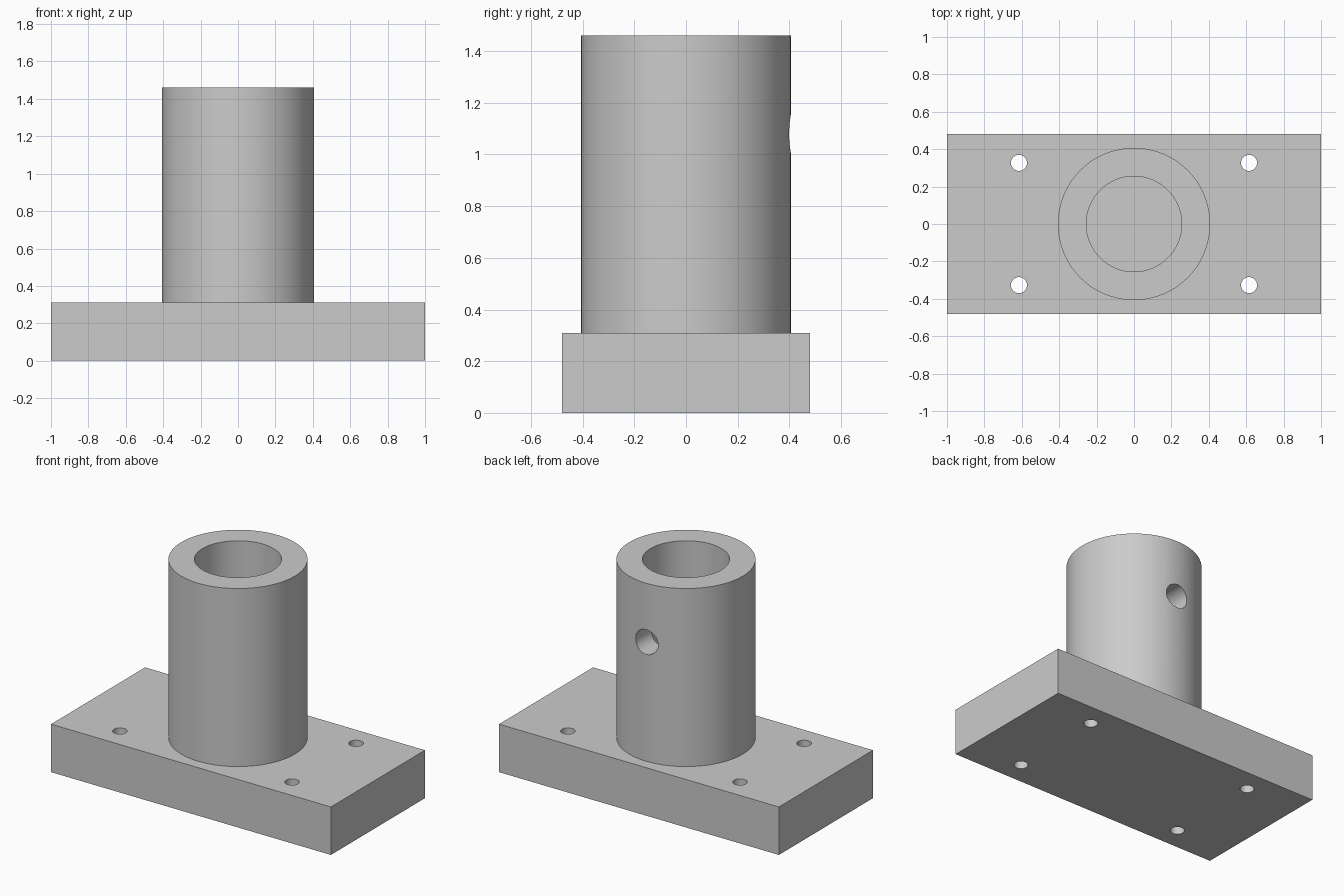
import bpy
import math

cube = bpy.data.objects.get("Cube")
if cube:
    bpy.data.objects.remove(cube, do_unlink=True)

PLATE_TOP = 0.31
TUBE_TOP = 1.46

grey = bpy.data.materials.new("plain grey")
grey.use_nodes = True
grey.diffuse_color = (0.6, 0.6, 0.6, 1)
grey.node_tree.nodes["Principled BSDF"].inputs["Base Color"].default_value = (0.6, 0.6, 0.6, 1)


def cylinder(name, radius, bottom, top, x=0, y=0, sides=96):
    """Upright cylinder between two heights."""
    bpy.ops.mesh.primitive_cylinder_add(
        vertices=sides, radius=radius, depth=top - bottom,
        location=(x, y, (bottom + top) / 2))
    obj = bpy.context.object
    obj.name = name
    return obj


def cut(target, cutter):
    """Subtract the cutter from the target, then discard the cutter."""
    cutter.hide_render = True
    mod = target.modifiers.new("hole", 'BOOLEAN')
    mod.operation = 'DIFFERENCE'
    mod.solver = 'EXACT'
    mod.object = cutter
    bpy.context.view_layer.objects.active = target
    bpy.ops.object.modifier_apply(modifier=mod.name)
    bpy.data.objects.remove(cutter, do_unlink=True)


def finish(obj):
    """Grey material, with smooth round walls and sharp rims."""
    obj.data.materials.clear()
    obj.data.materials.append(grey)
    bpy.ops.object.select_all(action='DESELECT')
    obj.select_set(True)
    bpy.context.view_layer.objects.active = obj
    bpy.ops.object.shade_smooth_by_angle(angle=math.radians(30))


# Base plate with four bolt holes
bpy.ops.mesh.primitive_cube_add(size=1, location=(0, 0, PLATE_TOP / 2))
plate = bpy.context.object
plate.name = "base_plate"
plate.scale = (2, 0.96, PLATE_TOP)
bpy.ops.object.transform_apply(location=False, rotation=False, scale=True)
for side_x in (-1, 1):
    for side_y in (-1, 1):
        cut(plate, cylinder("bolt_hole", 0.043, -0.1, PLATE_TOP + 0.1,
                            side_x * 0.615, side_y * 0.327, 48))
finish(plate)

# Upright tube with its bore stopping at the plate
tube = cylinder("tube", 0.407, PLATE_TOP, TUBE_TOP)
cut(tube, cylinder("bore", 0.255, PLATE_TOP - 0.1, TUBE_TOP + 0.1))

# Cross hole through the back wall of the tube
cross_hole = cylinder("cross_hole", 0.08, 0.83, 1.33, y=0.35, sides=48)
cross_hole.rotation_euler.x = math.pi / 2
bpy.context.view_layer.update()
cut(tube, cross_hole)
finish(tube)
